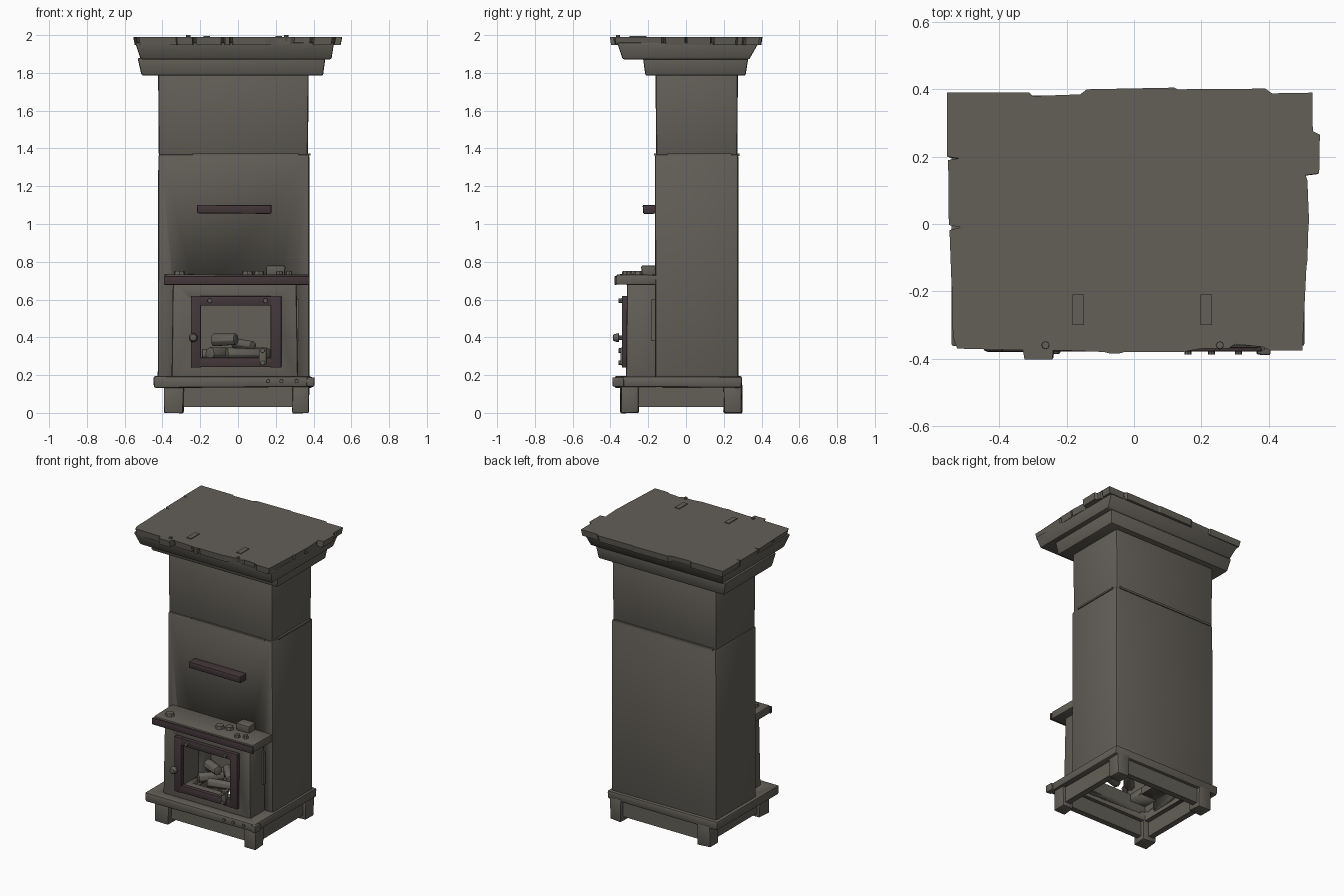
import bpy, bmesh, math, random
from mathutils import Vector

if "Cube" in bpy.data.objects:
    bpy.data.objects.remove(bpy.data.objects["Cube"])

random.seed(4)


def material(name, rgb):
    m = bpy.data.materials.new(name)
    m.diffuse_color = (*rgb, 1)
    m.use_nodes = True
    m.node_tree.nodes["Principled BSDF"].inputs["Base Color"].default_value = m.diffuse_color
    return m


STONE = material("grey stone", (0.125, 0.115, 0.098))
IRON = material("dark iron", (0.056, 0.038, 0.042))


def finish(bm, name, mat, bevel=0.0, segments=2, smooth=True):
    bmesh.ops.recalc_face_normals(bm, faces=bm.faces)
    me = bpy.data.meshes.new(name)
    bm.to_mesh(me)
    bm.free()
    me.materials.append(mat)
    ob = bpy.data.objects.new(name, me)
    bpy.context.collection.objects.link(ob)
    bpy.ops.object.select_all(action='DESELECT')
    bpy.context.view_layer.objects.active = ob
    ob.select_set(True)
    if bevel:
        b = ob.modifiers.new("soft edges", 'BEVEL')
        b.width, b.segments = bevel, segments
        bpy.ops.object.modifier_apply(modifier=b.name)
    if smooth:
        bpy.ops.object.shade_smooth_by_angle(angle=math.radians(35))
    return ob


def box(name, x, y, z, mat=STONE, bevel=0.0, tx=None, ty=None, wobble=0.0):
    """Box from ranges; tx and ty give a different outline at the top."""
    tx, ty = tx or x, ty or y
    bm = bmesh.new()
    bmesh.ops.create_cube(bm, size=2)
    for v in bm.verts:
        top = v.co.z > 0
        xs, ys = (tx, ty) if top else (x, y)
        v.co = Vector((xs[v.co.x > 0], ys[v.co.y > 0], z[top]))
        v.co += Vector([random.uniform(-wobble, wobble) for _ in range(3)])
    return finish(bm, name, mat, bevel)


def prism(name, start, end, r1, r2, sides=8, mat=STONE, bevel=0.0):
    """Tapered round bar between two points."""
    a, b = Vector(start), Vector(end)
    bm = bmesh.new()
    bmesh.ops.create_cone(bm, cap_ends=True, segments=sides, radius1=r1,
                          radius2=r2, depth=(b - a).length)
    rot = (b - a).to_track_quat('Z', 'Y')
    for v in bm.verts:
        v.co = rot @ v.co + (a + b) / 2
    return finish(bm, name, mat, bevel)


def carve(targets, cutter):
    for ob in targets:
        bpy.context.view_layer.objects.active = ob
        m = ob.modifiers.new("carve", 'BOOLEAN')
        m.operation, m.object, m.solver = 'DIFFERENCE', cutter, 'EXACT'
        bpy.ops.object.modifier_apply(modifier=m.name)
    bpy.data.objects.remove(cutter)


# Plinth: four corner feet with recessed panels between them
for side, fx in (("left", (-.39, -.29)), ("right", (.29, .375))):
    for end, fy in (("front", (-.345, -.25)), ("back", (.2, .295))):
        box(f"{end}_{side}_foot", fx, fy, (0.0, .15), bevel=.006, wobble=.004)
box("front_plinth_panel", (-.33, .32), (-.315, -.275), (.03, .15))
box("back_plinth_panel", (-.33, .32), (.235, .275), (.03, .15))
box("left_plinth_panel", (-.37, -.33), (-.3, .25), (.03, .15))
box("right_plinth_panel", (.315, .355), (-.3, .25), (.03, .15))

# Base slab, stove body and protruding firebox
slab = box("base_slab", (-.445, .395), (-.38, .295), (.135, .195), bevel=.012, wobble=.004)
body = box("lower_body", (-.425, .378), (-.163, .277), (.16, 1.37), bevel=.014,
           tx=(-.422, .378), ty=(-.165, .277))
firebox = box("firebox", (-.352, .318), (-.318, -.14), (.16, .69), bevel=.012,
              tx=(-.345, .31), ty=(-.312, -.14))
carve([slab, body, firebox],
      box("ash_cutter", (-.3, .27), (-.25, .19), (-.1, .235)))
carve([body, firebox],
      box("shaft_cutter", (-.18, .155), (-.25, -.02), (.2, .4)))
carve([body, firebox],
      box("chamber_cutter", (-.205, .18), (-.5, .0), (.283, .57)))

# Upper chimney column, slightly set in above the seam
box("upper_body", (-.420, .37), (-.158, .272), (1.36, 1.83), bevel=.014,
    tx=(-.423, .375), ty=(-.162, .275))

# Stepped cornice
box("lower_cornice", (-.51, .45), (-.215, .315), (1.785, 1.88), bevel=.01,
    tx=(-.532, .463), ty=(-.228, .33))
box("upper_cornice", (-.515, .495), (-.335, .335), (1.872, 1.96), bevel=.008,
    tx=(-.545, .508), ty=(-.365, .385))

# Roof slab with chipped, notched rim
rim = [(-.525, -.37), (-.33, -.375), (-.325, -.403), (-.243, -.403), (-.24, -.375),
       (-.235, -.32), (-.222, -.375), (-.09, -.38), (-.078, -.31), (-.07, -.385),
       (-.045, -.385), (-.038, -.31), (-.028, -.38), (.145, -.38), (.2, -.37),
       (.28, -.37), (.3, -.357), (.383, -.365), (.395, -.33), (.405, -.376),
       (.5, -.376), (.512, -.13), (.482, -.118), (.515, -.108), (.518, -.006),
       (.48, 0), (.52, .006), (.515, .13), (.47, .137), (.51, .145), (.55, .15),
       (.552, .265), (.532, .275), (.53, .3), (.51, .31), (.53, .32), (.53, .39),
       (.41, .388), (.4, .38), (.39, .402), (.13, .4), (.12, .405), (-.14, .4),
       (-.16, .385), (-.3, .38), (-.31, .39), (-.555, .39), (-.555, .2),
       (-.52, .195), (-.552, .19), (-.55, -.003), (-.515, -.01), (-.548, -.018),
       (-.542, -.18), (-.49, -.188), (-.54, -.196), (-.538, -.335)]
bm = bmesh.new()
top = [bm.verts.new((x, y, 1.991)) for x, y in rim]
low = [bm.verts.new((x * .985, y * .985, 1.948)) for x, y in rim]
bm.faces.new(top)
bm.faces.new(low[::-1])
for i in range(len(rim)):
    j = (i + 1) % len(rim)
    bm.faces.new((top[i], low[i], low[j], top[j]))
bmesh.ops.triangulate(bm, faces=[f for f in bm.faces if len(f.verts) > 4])
finish(bm, "notched_roof", STONE, smooth=False)
for i, x in enumerate((-.263, .255)):
    prism(f"roof_bolt_{i}", (x, -.36, 1.97), (x, -.36, 2.0), .013, .011)
for i, x in enumerate((-.165, .215)):
    box(f"roof_chip_{i}", (x - .017, x + .017), (-.3, -.21), (1.985, 1.996))

# Mantel shelf with dark front trim
box("mantel_shelf", (-.388, .372), (-.37, -.15), (.68, .732), bevel=.008, wobble=.003)
box("mantel_trim", (-.392, .378), (-.379, -.364), (.678, .724), IRON, .004)

# Pebbles on the shelf, and a raised chip against the wall
for i, (x, y, r) in enumerate(((-.31, -.3, .035), (.05, -.27, .035), (.11, -.25, .032),
                               (.22, -.32, .022), (.27, -.3, .02))):
    prism(f"shelf_pebble_{i}", (x, y, .72), (x, y, .752), r, r * .75, 7)
box("shelf_chip", (.15, .25), (-.235, -.16), (.72, .778), bevel=.01, wobble=.004)

# Dark towel bar on the chest of the stove
box("front_bar", (-.217, .177), (-.228, -.155), (1.055, 1.1), IRON, .007, wobble=.002)

# Firebox door frame: two posts and two rails
for name, x, z in (("left_door_post", (-.25, -.197), (.24, .62)),
                   ("right_door_post", (.173, .23), (.24, .62)),
                   ("top_door_rail", (-.22, .2), (.568, .618)),
                   ("bottom_door_rail", (-.22, .2), (.242, .292))):
    box(name, x, (-.338 - .002 * ("post" in name), -.305), z, IRON, .005)

# Door knob and bolts
prism("knob_stem", (-.237, -.33, .398), (-.237, -.36, .398), .012, .012)
prism("door_knob", (-.237, -.355, .398), (-.237, -.386, .398), .026, .018, 10, bevel=.005)
for i, (x, z) in enumerate(((-.15, .594), (.145, .594), (.13, .33), (.13, .265))):
    prism(f"door_bolt_{i}", (x, -.3, z), (x, -.358, z), .015, .012)
box("door_latch", (.11, .15), (-.348, -.32), (.255, .345), bevel=.004)

# Logs in the fire
logs = [((-.15, -.22, .315), (-.04, -.1, .315), .034), ((-.06, -.24, .315), (.12, -.19, .312), .032),
        ((.03, -.07, .32), (.16, -.17, .315), .034), ((-.13, -.14, .385), (-.01, -.2, .39), .036),
        ((-.02, -.09, .37), (.08, -.2, .355), .028), ((-.19, -.05, .31), (.17, -.05, .31), .03)]
for i, (a, b, r) in enumerate(logs):
    prism(f"log_{i}", a, b, r, r * .88, 7, bevel=.004)

# Rivets and chips along the base slab front and corner
for i, x in enumerate((.16, .23, .31)):
    prism(f"slab_rivet_{i}", (x, -.36, .168), (x, -.388, .168), .012, .01)
box("slab_corner_chip", (.365, .405), (-.388, -.33), (.14, .188), bevel=.006, wobble=.003)

# Raised seams around the body and panel strips beside the door
box("front_seam", (-.24, .32), (-.169, -.15), (1.362, 1.374))
box("right_seam", (.36, .383), (-.1, .24), (1.362, 1.373))
box("back_seam", (-.4, .35), (.26, .282), (1.36, 1.374))
box("side_strip", (.31, .324), (-.185, -.165), (.38, .6))
